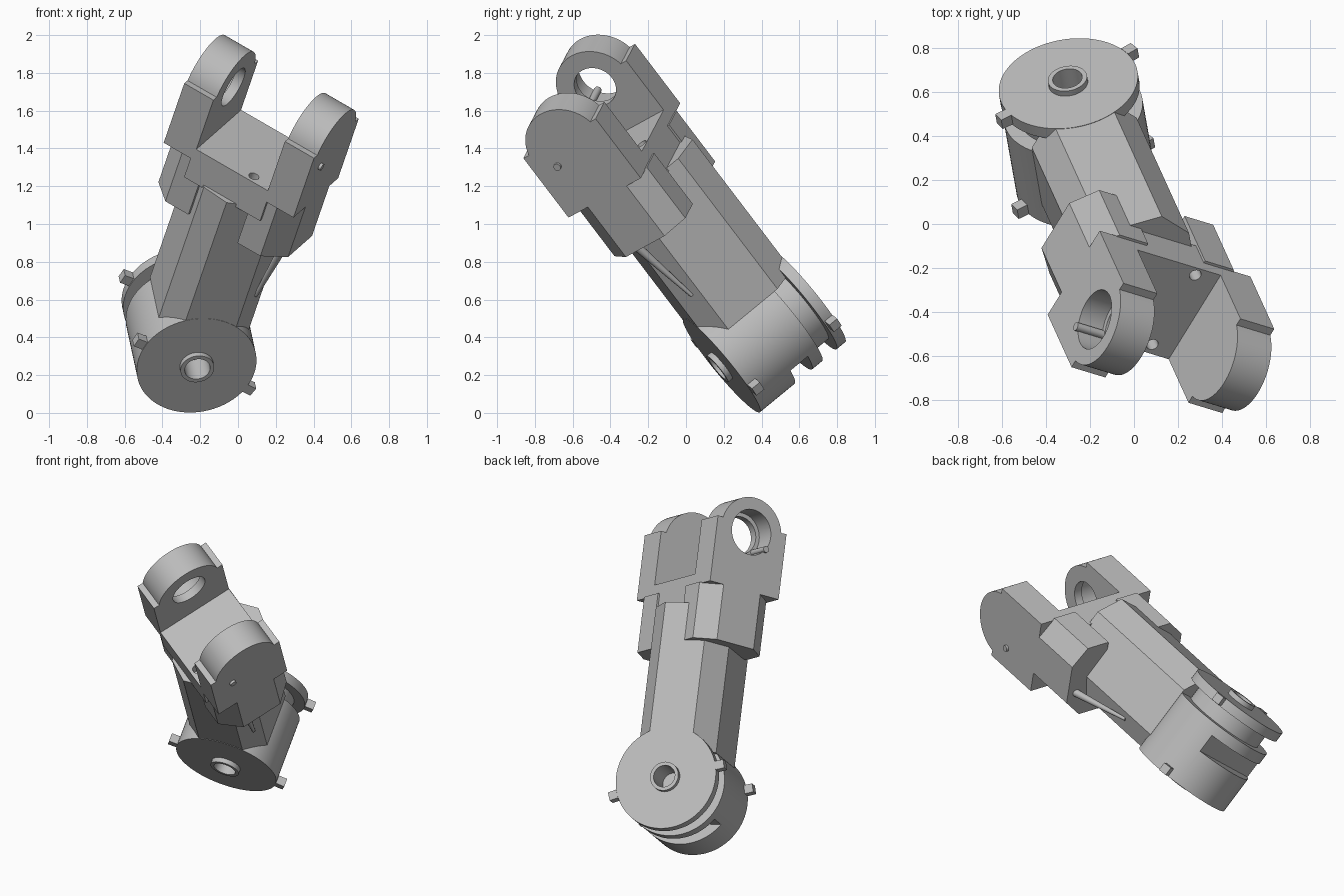
import bpy, bmesh, math
from mathutils import Matrix, Vector

cube = bpy.data.objects.get("Cube")
if cube:
    bpy.data.objects.remove(cube, do_unlink=True)

grey = bpy.data.materials.new("plain_grey")
grey.use_nodes = True
COLOUR = (0.5, 0.5, 0.5, 1)
grey.diffuse_color = COLOUR
for node in grey.node_tree.nodes:
    if node.type == 'BSDF_PRINCIPLED':
        node.inputs["Base Color"].default_value = COLOUR

# Link frame: Y along the drum axle, Z along the arm
axle = Vector((-0.136, 0.765, 0.629)).normalized()
along = Vector((0.266, -0.586, 0.765))
side = axle.cross(along).normalized()
along = side.cross(axle)
LINK = Matrix((side, axle, along)).transposed().to_4x4()
LINK.translation = (-0.253, 0.38, 0.408)
# Fork frame: twisted about the arm, X across the two ears
FORK = LINK @ Matrix.Rotation(math.radians(-37.8), 4, 'Z')
# Maps a profile in (Y, Z) so that it is extruded along X
SIDEWAYS = Matrix(((0, 0, 1, 0), (1, 0, 0, 0), (0, 1, 0, 0), (0, 0, 0, 1)))


def finish(name, bm, frame):
    bm.transform(frame)
    bmesh.ops.recalc_face_normals(bm, faces=bm.faces)
    mesh = bpy.data.meshes.new(name)
    bm.to_mesh(mesh)
    bm.free()
    mesh.materials.append(grey)
    obj = bpy.data.objects.new(name, mesh)
    bpy.context.collection.objects.link(obj)
    return obj


def prism(name, points, low, high, frame):
    bm = bmesh.new()
    face = bm.faces.new([bm.verts.new((u, v, low)) for u, v in points])
    top = bmesh.ops.extrude_face_region(bm, geom=[face])["geom"]
    verts = [g for g in top if isinstance(g, bmesh.types.BMVert)]
    bmesh.ops.translate(bm, verts=verts, vec=(0, 0, high - low))
    return finish(name, bm, frame)


def box(name, x, y, z, frame):
    corners = [(x[0], y[0]), (x[1], y[0]), (x[1], y[1]), (x[0], y[1])]
    return prism(name, corners, z[0], z[1], frame)


def circle(radius, u=0, v=0, steps=48):
    turn = 2 * math.pi / steps
    return [(u + radius * math.cos(i * turn), v + radius * math.sin(i * turn))
            for i in range(steps)]


def activate(obj):
    bpy.ops.object.select_all(action='DESELECT')
    obj.select_set(True)
    bpy.context.view_layer.objects.active = obj


def cut(obj, cutter):
    cutter.hide_render = True
    activate(obj)
    mod = obj.modifiers.new("cut", 'BOOLEAN')
    mod.operation = 'DIFFERENCE'
    mod.solver = 'EXACT'
    mod.object = cutter
    bpy.ops.object.modifier_apply(modifier=mod.name)
    bpy.data.objects.remove(cutter, do_unlink=True)


def smooth(obj):
    activate(obj)
    bpy.ops.object.shade_smooth_by_angle(angle=math.radians(30))


# Drum with flange, groove, end disc and hollow axle collars
R = 0.32
profile = [(0, -.12), (.068, -.12), (.068, -.28), (.09, -.28), (.09, -.25),
           (R, -.25), (R, .18), (.25, .18), (.25, .28), (R, .28), (R, .34),
           (.09, .34), (.09, .37), (.068, .37), (.068, .2), (0, .2)]
bm = bmesh.new()
verts = [bm.verts.new((r, y, 0)) for r, y in profile]
edges = [bm.edges.new(pair) for pair in zip(verts, verts[1:])]
bmesh.ops.spin(bm, geom=verts + edges, axis=(0, 1, 0), cent=(0, 0, 0),
               angle=2 * math.pi, steps=80)
bmesh.ops.remove_doubles(bm, verts=bm.verts, dist=0.0001)
drum = finish("drum", bm, LINK)
cut(drum, box("notch_cutter", (-.4, .4), (-.01, .11), (-.5, -.19), LINK))
smooth(drum)

# Square stop lugs around both drum ends
for x, z in ((-.335, .09), (.325, -.12)):
    for y in (-.22, .315):
        place = LINK @ Matrix.Translation((x, y, z)) \
            @ Matrix.Rotation(-math.atan2(z, x), 4, 'Y')
        s = 0.027
        box("stop_lug", (-s, s), (-s, s), (-s, s), place)

# Eight-sided arm
half = [(.14, -.248), (.25, -.14), (.25, .2), (.14, .338)]
section = half + [(-x, y) for x, y in reversed(half)]
prism("arm", section, .2, 1.1, LINK)

# Tapered rib under the side of the arm
start, end = Vector((.24, -.26, .87)), Vector((.21, -.18, .46))
bm = bmesh.new()
bmesh.ops.create_cone(bm, cap_ends=True, segments=16, radius1=.024,
                      radius2=.01, depth=(end - start).length)
aim = (end - start).to_track_quat('Z', 'Y').to_matrix().to_4x4()
smooth(finish("arm_rib", bm,
              LINK @ Matrix.Translation((start + end) / 2) @ aim))

# Fork floor with two drilled holes
floor = box("fork_floor", (-.24, .24), (-.248, .248), (1.08, 1.28), FORK)
for y in (-.2, .21):
    cut(floor, prism("drill_cutter", circle(.028, .11, y, 20), 1.2, 1.4, FORK))
smooth(floor)

# Fork ears and the chamfered shoulders below them
AXIS_Z, INNER, OUTER, EAR_R = 1.574, 0.226, 0.41, 0.215
arc = [(EAR_R * math.cos(math.radians(a)),
        AXIS_Z + EAR_R * math.sin(math.radians(a)))
       for a in range(12, 169, 4)]
ear_shape = [(-.248, 1.21), (.248, 1.21), (.248, 1.62)] + arc + [(-.248, 1.62)]
shoulder = [(.155, -.23), (.3, -.23), (OUTER, -.115), (OUTER, .15),
            (.31, .26), (.155, .26)]
for sign, label in ((1, "left"), (-1, "right")):
    across = FORK @ Matrix.Scale(sign, 4, (1, 0, 0)) @ SIDEWAYS
    ear = prism(label + "_ear", ear_shape, INNER, OUTER, across)
    cut(ear, prism("bore_cutter", circle(.115, 0, AXIS_Z), .1, .6, across))
    cut(ear, prism("counterbore_cutter", circle(.14, 0, AXIS_Z),
                   .28, .6, across))
    smooth(ear)
    # Small locating pin at the rim of the bore
    smooth(prism(label + "_bore_pin", circle(.02, -.11, 1.49, 16),
                 .27, OUTER + .015, across))
    prism(label + "_shoulder", [(sign * x, y) for x, y in shoulder],
          .865, 1.215, FORK)
